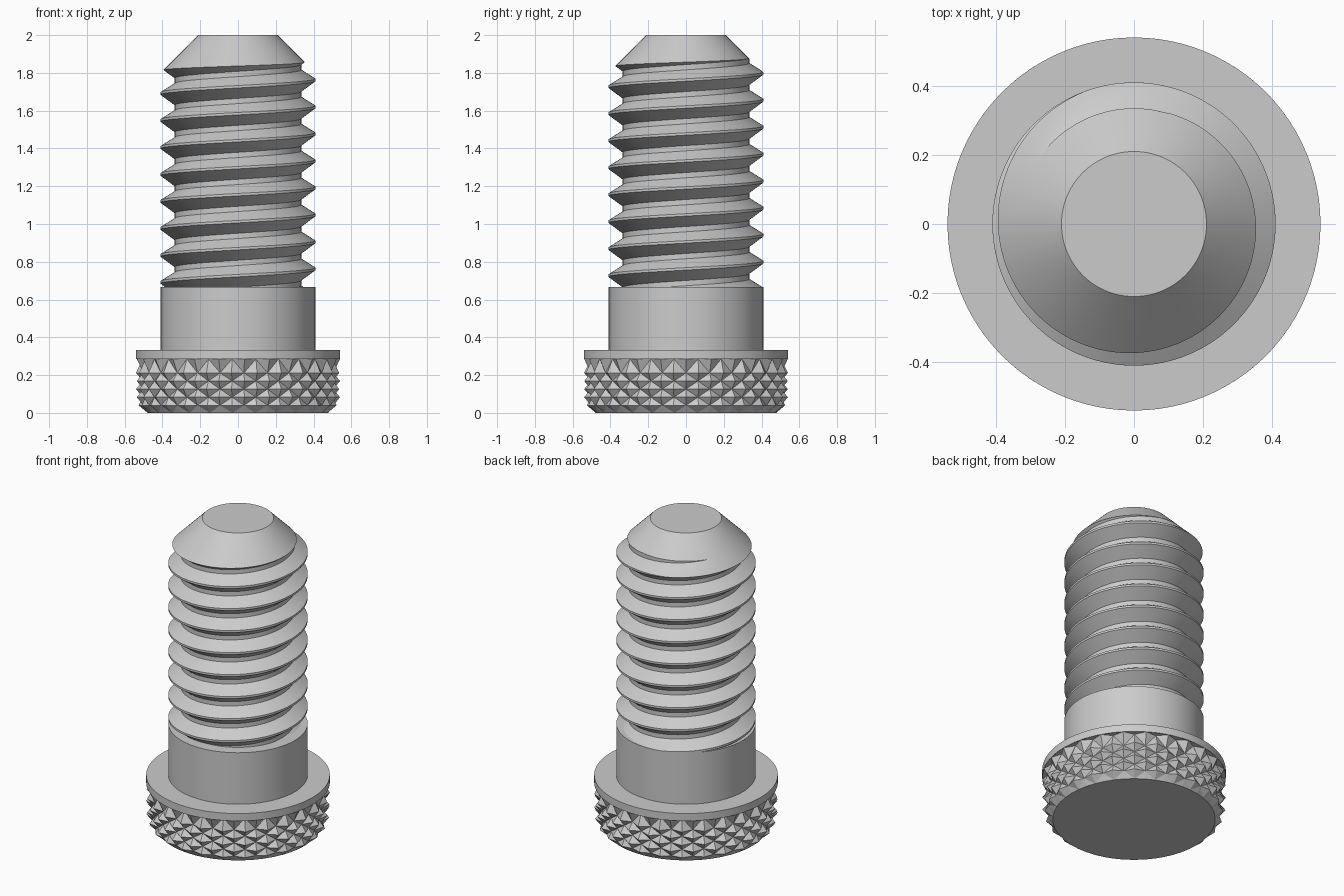
import bpy, bmesh, math

cube = bpy.data.objects.get("Cube")
if cube:
    bpy.data.objects.remove(cube, do_unlink=True)

steel = bpy.data.materials.new("light_grey_steel")
steel.use_nodes = True
steel.diffuse_color = (0.6, 0.6, 0.6, 1)
steel.node_tree.nodes["Principled BSDF"].inputs["Base Color"].default_value = (0.6, 0.6, 0.6, 1)

TAU = 2 * math.pi


def polar(r, a, z):
    return (r * math.cos(a), r * math.sin(a), z)


def finish(bm, name, smooth=True):
    mesh = bpy.data.meshes.new(name)
    bm.to_mesh(mesh)
    bm.free()
    mesh.materials.append(steel)
    ob = bpy.data.objects.new(name, mesh)
    bpy.context.collection.objects.link(ob)
    if smooth:
        bpy.ops.object.select_all(action="DESELECT")
        ob.select_set(True)
        bpy.context.view_layer.objects.active = ob
        bpy.ops.object.shade_smooth_by_angle(angle=math.radians(20))
    return ob


def lathe(name, profile, sides=96):
    # Turn an open (radius, height) profile around the z axis
    bm = bmesh.new()
    rings = [[bm.verts.new(polar(r, TAU * i / sides, z)) for i in range(sides)] for r, z in profile]
    for low, high in zip(rings, rings[1:]):
        for i in range(sides):
            k = (i + 1) % sides
            bm.faces.new((low[i], low[k], high[k], high[i]))
    return finish(bm, name)


# Shared dimensions
MAJOR, ROOT, PITCH = 0.41, 0.335, 1 / 7
HEAD_TOP, SHANK_TOP, TIP_R, HEIGHT = 0.333, 0.667, 0.21, 2.0
RIM, VALLEY, COLLAR_Z = 0.54, 0.505, 0.285


def threaded_section():
    # One pitch of the thread profile: crest, flank, root, flank
    crest, lower_flank, upper_flank = 0.013, 0.047, 0.055
    profile = [(0, MAJOR), (crest, MAJOR), (crest + lower_flank, ROOT), (PITCH - upper_flank, ROOT)]
    sides, turns, start = 120, 12, 0.756 - 2 * PITCH
    cone = TIP_R + HEIGHT

    # Sweep it along the helix and trim it to the tip cone,
    # with an extra point on each segment where the cone crosses it
    bm = bmesh.new()
    columns = []
    for i in range(sides + 1):
        lift = start + PITCH * i / sides
        points = [(lift + t * PITCH + dz, r) for t in range(turns) for dz, r in profile]
        column = []
        for (z0, r0), (z1, r1) in zip(points, points[1:]):
            t = (cone - z0 - r0) / (z1 + r1 - z0 - r0)
            t = min(max(t, 0.02), 0.98)
            for z, r in ((z0, r0), (z0 + t * (z1 - z0), r0 + t * (r1 - r0))):
                column.append(bm.verts.new(polar(max(min(r, cone - z), 0.01), TAU * i / sides, z)))
        columns.append(column)
    for a, b in zip(columns, columns[1:]):
        for j in range(len(a) - 1):
            bm.faces.new((a[j], b[j], b[j + 1], a[j + 1]))
    bmesh.ops.remove_doubles(bm, verts=bm.verts[:], dist=1e-5)

    # Cut flat at the shank and at the tip, then close the tip
    for z, up in ((SHANK_TOP, -1), (HEIGHT, 1)):
        bmesh.ops.bisect_plane(bm, geom=bm.verts[:] + bm.edges[:] + bm.faces[:], dist=1e-6,
                               plane_co=(0, 0, z), plane_no=(0, 0, up), clear_outer=True)
    rim = [e for e in bm.edges if e.is_boundary and min(v.co.z for v in e.verts) > HEIGHT - 0.001]
    cap = bmesh.ops.holes_fill(bm, edges=rim, sides=0)["faces"]
    for f in cap:
        f.normal_update()
        if f.normal.z < 0:
            f.normal_flip()
    return finish(bm, "threaded_section")


def knurled_grip():
    # Staggered pyramids: peaks and valleys alternate over a grid,
    # ending under a flat ledge of the collar
    sides = 50
    levels = [0, 0.04, 0.083, 0.126, 0.169, 0.212, COLLAR_Z, COLLAR_Z]
    last = len(levels) - 1

    def is_peak(i, j):
        return (i + j) % 2 == 0

    def radius(i, j):
        if j == last:
            return RIM
        return min(RIM if is_peak(i, j) else VALLEY, 0.478 + 1.2 * levels[j])

    bm = bmesh.new()
    grid = [[bm.verts.new(polar(radius(i, j), TAU * i / sides, z)) for i in range(sides)]
            for j, z in enumerate(levels)]
    for j in range(last):
        for i in range(sides):
            k = (i + 1) % sides
            a, b, c, d = grid[j][i], grid[j][k], grid[j + 1][k], grid[j + 1][i]
            # Split each cell along its valley line
            if is_peak(i, j):
                bm.faces.new((a, b, d))
                bm.faces.new((b, c, d))
            else:
                bm.faces.new((a, b, c))
                bm.faces.new((a, c, d))
    bm.faces.new(grid[0][::-1])
    bmesh.ops.remove_doubles(bm, verts=bm.verts[:], dist=1e-5)
    return finish(bm, "knurled_grip", smooth=False)


knurled_grip()
lathe("head_collar", [(RIM, COLLAR_Z), (RIM, HEAD_TOP), (MAJOR, HEAD_TOP)])
lathe("plain_shank", [(MAJOR, HEAD_TOP), (MAJOR, SHANK_TOP), (ROOT, SHANK_TOP)])
threaded_section()
